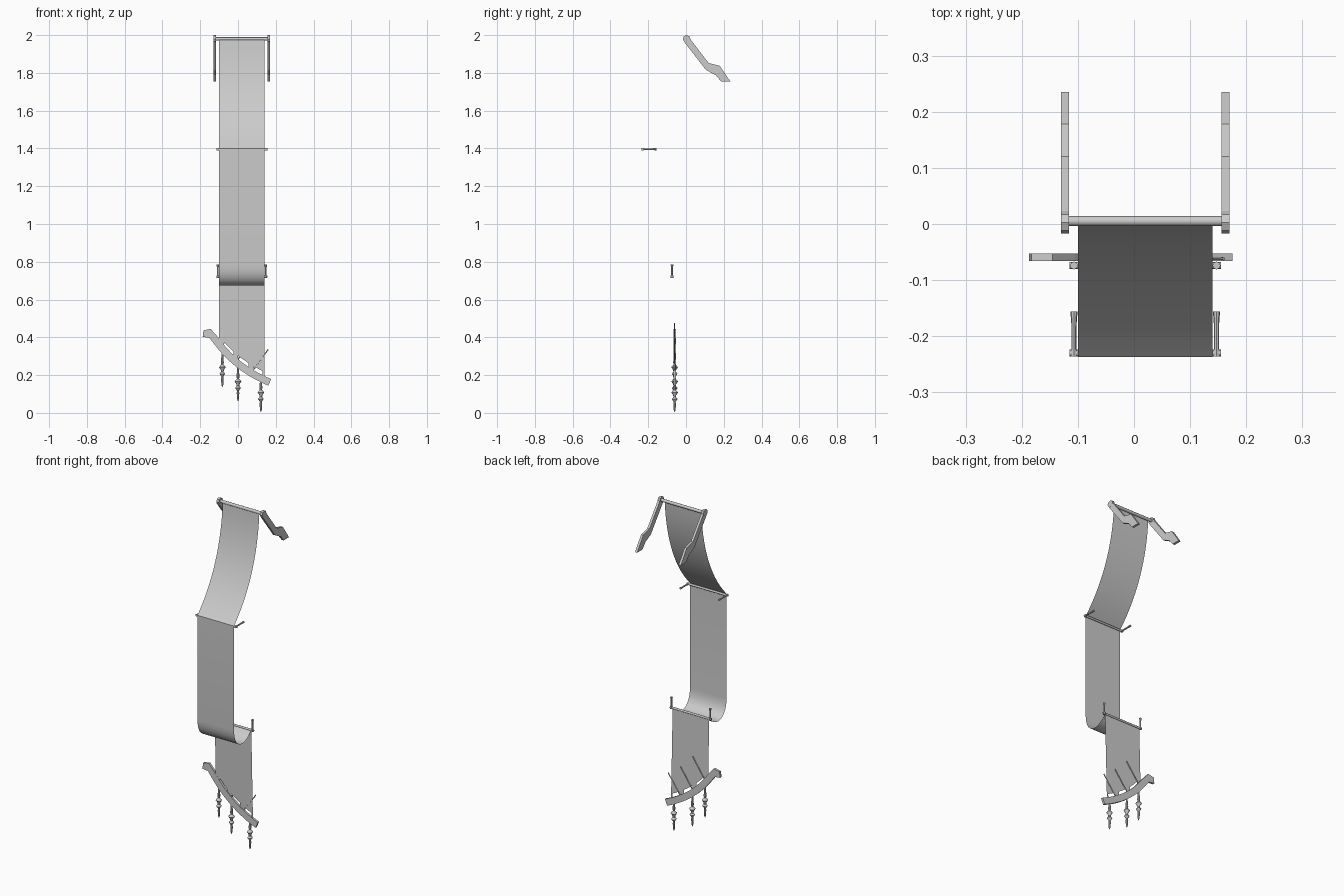
import bpy, bmesh, math
from mathutils import Vector

if "Cube" in bpy.data.objects:
    bpy.data.objects.remove(bpy.data.objects["Cube"])


def mesh_object(name, verts, faces, smooth=False):
    me = bpy.data.meshes.new(name)
    me.from_pydata([tuple(v) for v in verts], [], faces)
    bm = bmesh.new()
    bm.from_mesh(me)
    bmesh.ops.recalc_face_normals(bm, faces=bm.faces)
    bm.to_mesh(me)
    bm.free()
    ob = bpy.data.objects.new(name, me)
    bpy.context.collection.objects.link(ob)
    for p in me.polygons:
        p.use_smooth = smooth
    return ob


def prism(name, pts, offset):
    n = len(pts)
    v = [Vector(p) for p in pts]
    v += [p + Vector(offset) for p in v]
    faces = [list(range(n)), list(range(2 * n - 1, n - 1, -1))]
    faces += [[i, (i + 1) % n, n + (i + 1) % n, n + i] for i in range(n)]
    return mesh_object(name, v, faces)


def lathe(name, start, axis, profile, sides=10):
    # profile holds (distance along the axis, radius)
    rot = Vector((0, 0, 1)).rotation_difference(Vector(axis))
    verts, faces = [], []
    for d, r in profile:
        for k in range(sides):
            a = 2 * math.pi * k / sides
            verts.append(Vector(start) + rot @ Vector((r * math.cos(a), r * math.sin(a), d)))
    m = len(profile)
    for i in range(m - 1):
        for k in range(sides):
            j = (k + 1) % sides
            faces.append([i * sides + k, i * sides + j, (i + 1) * sides + j, (i + 1) * sides + k])
    faces += [list(range(sides)), list(range((m - 1) * sides, m * sides))]
    ob = mesh_object(name, verts, faces, True)
    bpy.context.view_layer.objects.active = ob
    ob.select_set(True)
    bpy.ops.object.shade_smooth_by_angle(angle=math.radians(40))
    ob.select_set(False)
    return ob


def rod(name, a, b, r, sides=12):
    d = Vector(b) - Vector(a)
    return lathe(name, a, d, [(0, r), (d.length, r)], sides)


def bezier(p, n):
    out = []
    for i in range(n + 1):
        q = [Vector(v) for v in p]
        while len(q) > 1:
            q = [a.lerp(b, i / n) for a, b in zip(q, q[1:])]
        out.append(q[0])
    return out


X0, X1 = -0.10, 0.14

# Hanging cloth: sagging top, straight fall, then a loose fold
top = bezier([(0, 1.98), (-0.022, 1.62), (-0.237, 1.40)], 14)
fold = bezier([(-0.237, 0.78), (-0.235, 0.655), (-0.13, 0.645), (-0.075, 0.725)], 14)
for name, path in (("upper_cloth", top), ("middle_cloth", [top[-1]] + fold)):
    verts = [(x, p[0], p[1]) for p in path for x in (X0, X1)]
    faces = [[2 * i, 2 * i + 1, 2 * i + 3, 2 * i + 2] for i in range(len(path) - 1)]
    mesh_object(name, verts, faces, True)

# Curved blade with a hooked head
centre = bezier([(-0.12, 0.388), (-0.01, 0.235), (0.168, 0.162)], 14)


def centre_z(x):
    for a, b in zip(centre, centre[1:]):
        if a[0] <= x <= b[0]:
            return a[1] + (b[1] - a[1]) * (x - a[0]) / (b[0] - a[0])
    return centre[0][1]


upper, lower = [], []
for i, p in enumerate(centre):
    t = (centre[min(i + 1, 14)] - centre[max(i - 1, 0)]).normalized()
    n = Vector((-t[1], t[0])) * 0.019
    upper.append(p + n)
    lower.append(p - n)
head = [(-0.152, 0.398), (-0.187, 0.402), (-0.183, 0.437), (-0.145, 0.445)]
outline = upper + lower[::-1] + [Vector(h) for h in head]
prism("curved_blade", [(p[0], -0.066, p[1]) for p in outline], (0, 0.013, 0))

# Lower cloth with tabs reaching the blade and notches between them
edge = [(X0, 0)]
for a, b in ((-0.075, -0.025), (0.0, 0.055), (0.085, 0.13)):
    edge += [(a, 0), (a, 0.043), ((a + b) / 2, 0.043), (b, 0.043), (b, 0)]
edge += [(X1, 0)]
pts = [(x, centre_z(x) + h) for x, h in edge] + [(X1, 0.725), (X0, 0.725)]
mesh_object("lower_cloth", [(x, -0.06 - 0.015 * (z - 0.2) / 0.525, z) for x, z in pts],
            [list(range(len(pts)))])

# Top rod and its pair of bent side arms
rod("top_rod", (-0.122, 0.005, 1.98), (0.162, 0.005, 1.98), 0.009)
arm = [(0.018, 1.985), (0.12, 1.852), (0.178, 1.838), (0.235, 1.755),
       (0.185, 1.755), (0.158, 1.788), (0.106, 1.815), (-0.008, 1.962)]
for side, x in (("left", -0.13), ("right", 0.156)):
    prism(side + "_arm", [(x, y, z) for y, z in arm], (0.014, 0, 0))
    rod(side + "_arm_boss", (x - 0.0005, 0.003, 1.98), (x + 0.0145, 0.003, 1.98), 0.02, 8)

# Middle and lower rods with headed pins at both ends
rod("middle_rod", (-0.115, -0.23, 1.396), (0.155, -0.23, 1.396), 0.006)
rod("lower_rod", (-0.115, -0.074, 0.722), (0.155, -0.074, 0.722), 0.006)
for side, x in (("left", -0.107), ("right", 0.147)):
    pin = [(0, 0.007), (0.012, 0.007), (0.012, 0.0045), (0.055, 0.0045)]
    lathe(side + "_middle_pin", (x, -0.236, 1.396), (0, 1, 0),
          pin + [(0.075, 0.006), (0.08, 0.006)], 8)
    lathe(side + "_lower_pin", (x, -0.074, 0.715), (0, 0, 1),
          pin + [(0.066, 0.007), (0.07, 0.007)], 8)

# Turned pendants under the blade, thin spikes through the cloth
turning = [(0, 0.001), (0.012, 0.005), (0.045, 0.007), (0.055, 0.005), (0.07, 0.015),
           (0.08, 0.007), (0.09, 0.008), (0.105, 0.018), (0.118, 0.006), (0.13, 0.008), (0.165, 0.005)]
for i, (x, z) in enumerate(((-0.083, 0.137), (0.0, 0.062), (0.121, 0.004))):
    lathe(f"pendant_{i + 1}", (x, -0.06, z), (0, 0, 1), turning + [(centre_z(x) - z, 0.004)], 8)
for i, x in enumerate((-0.09, -0.01, 0.07)):
    z = centre_z(x)
    rod(f"spike_{i + 1}", (x, -0.058, z), (x + 0.09, -0.062, z + 0.125), 0.003, 6)
